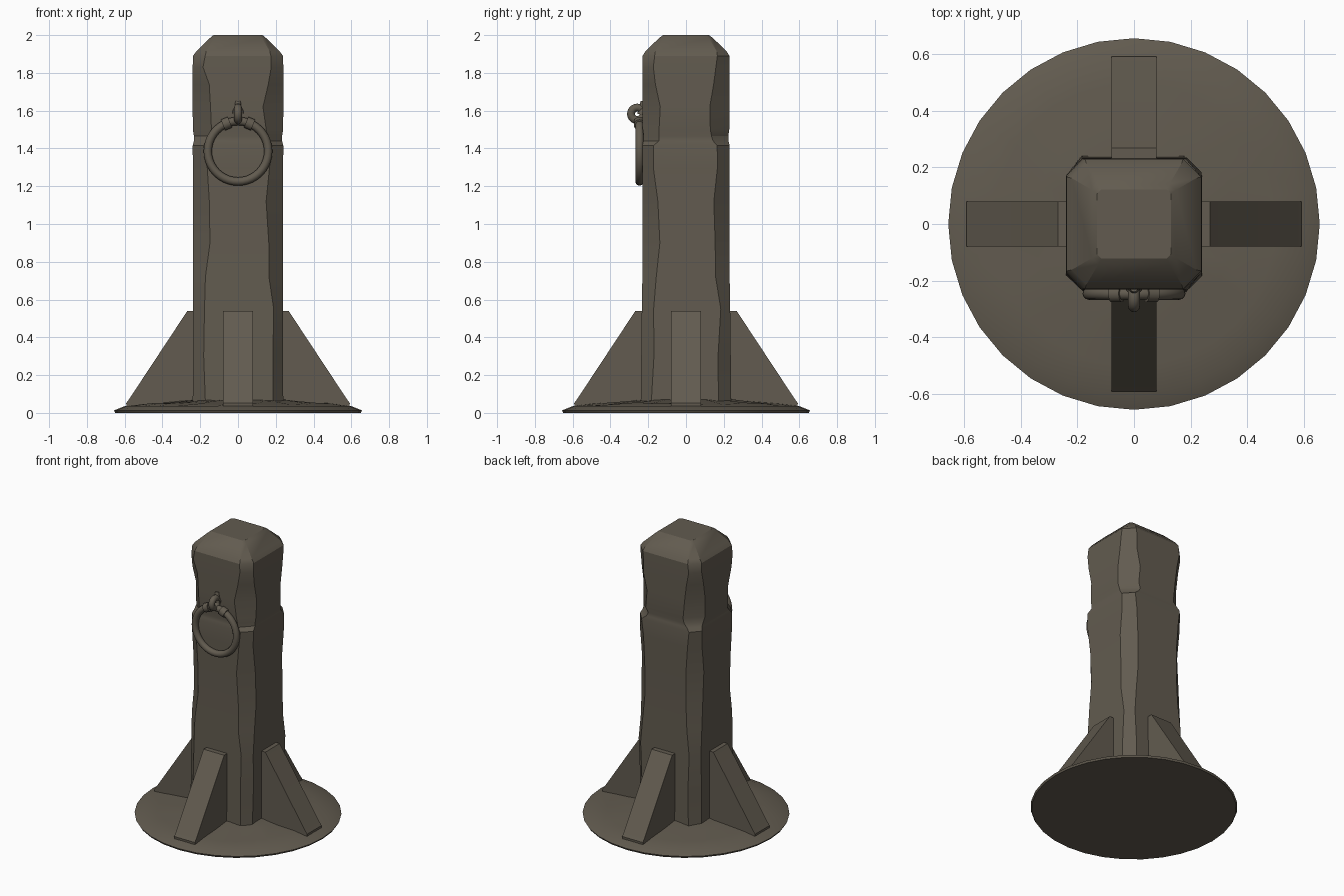
import bpy, bmesh, math, random
from mathutils import Vector, Matrix

if "Cube" in bpy.data.objects:
    bpy.data.objects.remove(bpy.data.objects["Cube"])
random.seed(4)

stone = bpy.data.materials.new("weathered brown stone")
stone.diffuse_color = (0.122, 0.105, 0.079, 1)
stone.use_nodes = True
stone.node_tree.nodes["Principled BSDF"].inputs["Base Color"].default_value = stone.diffuse_color


def finish(name, bm, angle=30):
    bmesh.ops.recalc_face_normals(bm, faces=bm.faces)
    me = bpy.data.meshes.new(name)
    bm.to_mesh(me)
    bm.free()
    ob = bpy.data.objects.new(name, me)
    bpy.context.collection.objects.link(ob)
    me.materials.append(stone)
    bpy.ops.object.select_all(action='DESELECT')
    ob.select_set(True)
    bpy.context.view_layer.objects.active = ob
    bpy.ops.object.shade_smooth_by_angle(angle=math.radians(angle))
    return ob


def loft(bm, loops):
    rings = [[bm.verts.new(p) for p in lp] for lp in loops]
    n = len(rings[0])
    for a, b in zip(rings, rings[1:]):
        for i in range(n):
            j = (i + 1) % n
            bm.faces.new((a[i], a[j], b[j], b[i]))
    bm.faces.new(rings[0][::-1])
    bm.faces.new(rings[-1])


def octagon(hx, hy, c, z, jit):
    pts = [(hx, -hy + c), (hx, hy - c), (hx - c, hy), (-hx + c, hy),
           (-hx, hy - c), (-hx, -hy + c), (-hx + c, -hy), (hx - c, -hy)]
    out = []
    for k, (x, y) in enumerate(pts):
        # chipped corners: slide each point along its flat face only
        d = random.uniform(-jit, jit)
        if k in (0, 1, 4, 5):
            y += d
        else:
            x += d
        out.append((x, y, z))
    return out


# post: chamfered square shaft, shallow groove, bevelled cap
bm = bmesh.new()
rows = [(0.03, .240, .240, .060), (0.30, .238, .237, .062), (0.55, .238, .234, .056),
        (0.72, .238, .231, .066), (0.90, .238, .229, .082), (1.12, .238, .229, .080),
        (1.30, .239, .230, .066), (1.415, .240, .231, .060), (1.44, .233, .225, .074),
        (1.465, .233, .224, .088), (1.50, .239, .229, .096), (1.62, .240, .230, .098),
        (1.74, .240, .231, .078), (1.83, .240, .231, .064), (1.89, .238, .230, .064),
        (1.915, .220, .214, .052), (1.985, .148, .142, .022), (2.0, .130, .122, .015)]
loft(bm, [octagon(hx, hy, c, z, .010 if z < 1.85 else 0) for z, hx, hy, c in rows])
finish("post", bm, 28)

# round base plate, gently domed towards the post
bm = bmesh.new()
loops = []
for r, z in [(.65, 0), (.657, .013), (.60, .036), (.50, .047), (.36, .058), (.25, .070), (.1, .07)]:
    loops.append([(r * math.cos(math.tau * i / 32), r * math.sin(math.tau * i / 32),
                   z + (random.uniform(-.004, .004) if .2 < r < .58 else 0)) for i in range(32)])
loft(bm, loops)
finish("base_plate", bm)

# four sloping braces
profile = [(.20, .02), (.59, .02), (.592, .052), (.575, .075), (.268, .54), (.20, .54)]
for k, side in enumerate(("right", "back", "left", "front")):
    bm = bmesh.new()
    loft(bm, [[(x, y, z) for x, z in profile] for y in (-.08, .08)])
    bm.transform(Matrix.Rotation(k * math.pi / 2, 4, 'Z'))
    finish(side + "_brace", bm)


def torus(name, major, minor, matrix, nu, nv=12):
    bm = bmesh.new()
    vs = [[bm.verts.new(((major + minor * math.cos(math.tau * j / nv)) * math.cos(math.tau * i / nu),
                         (major + minor * math.cos(math.tau * j / nv)) * math.sin(math.tau * i / nu),
                         minor * math.sin(math.tau * j / nv)))
           for j in range(nv)] for i in range(nu)]
    for i in range(nu):
        for j in range(nv):
            bm.faces.new((vs[i][j], vs[(i + 1) % nu][j],
                          vs[(i + 1) % nu][(j + 1) % nv], vs[i][(j + 1) % nv]))
    bm.transform(matrix)
    return finish(name, bm, 60)


def rod(name, a, b, r1, r2):
    a, b = Vector(a), Vector(b)
    bm = bmesh.new()
    bmesh.ops.create_cone(bm, cap_ends=True, segments=14, radius1=r1, radius2=r2, depth=(b - a).length)
    bm.transform(Matrix.Translation((a + b) / 2) @ (b - a).to_track_quat('Z', 'Y').to_matrix().to_4x4())
    return finish(name, bm)


# hanging ring flat against the front
C, R = Vector((0, -.246, 1.385)), .160
torus("hanging_ring", R, .022, Matrix.Translation(C) @ Matrix.Rotation(math.pi / 2, 4, 'X'), 40)

# collars on the ring either side of the eye
for s, side in ((-1, "left"), (1, "right")):
    a, b = [C + Vector((s * R * math.sin(t), 0, R * math.cos(t))) for t in (.27, .52)]
    rod(side + "_collar", a, b, .031, .031)

# eye holding the ring, with its stem and wall tab
torus("eye", .033, .021, Matrix.Translation((0, -.258, 1.583)) @ Matrix.Rotation(math.pi / 2, 4, 'Y'), 24)
rod("eye_stem", (0, -.235, 1.59), (0, -.20, 1.60), .028, .034)
rod("eye_tab", (0, -.236, 1.58), (0, -.226, 1.65), .022, .014)
